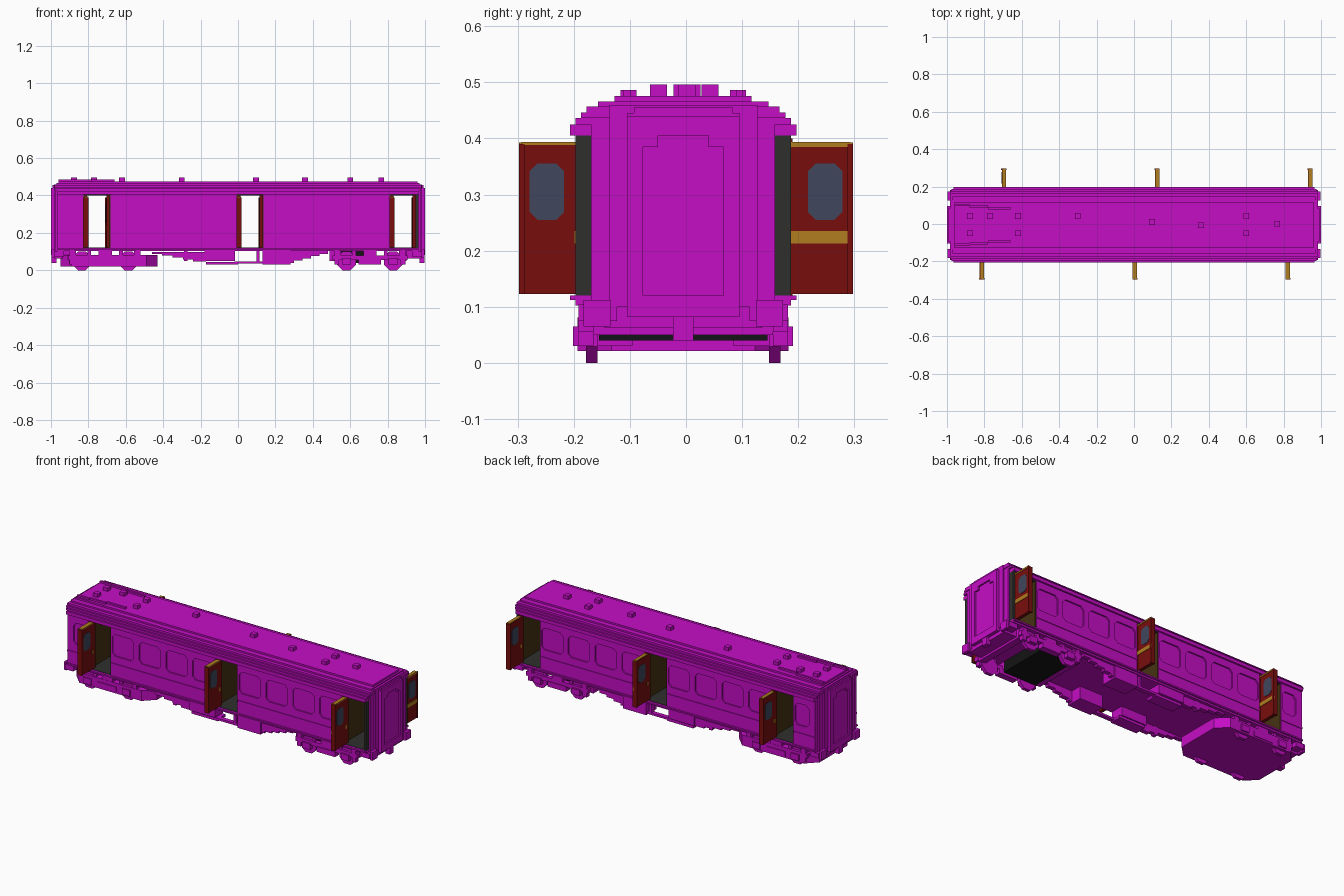
import bpy, bmesh, math
from mathutils import Matrix

if "Cube" in bpy.data.objects:
    bpy.data.objects.remove(bpy.data.objects["Cube"], do_unlink=True)


def material(name, rgb):
    m = bpy.data.materials.new(name)
    m.use_nodes = True
    m.diffuse_color = (*rgb, 1)
    m.node_tree.nodes["Principled BSDF"].inputs["Base Color"].default_value = (*rgb, 1)
    return m


magenta = material("magenta paint", (0.56, 0.004, 0.56))
red = material("dark red", (0.19, 0.004, 0.004))
gold = material("gold trim", (0.44, 0.21, 0.014))
brown = material("brown wood", (0.06, 0.032, 0.006))
grey = material("dark grey", (0.028, 0.03, 0.027))
glass = material("blue grey glass", (0.05, 0.062, 0.11))
black = material("black", (0.007, 0.007, 0.007))

CY = -0.005      # body centre line
WALL = 0.192     # half width of the body
FLOOR, HEAD = 0.12, 0.405
VESTIBULES = [-0.755, 0.064, 0.882]
HALF_V = 0.072


def add_box(bm, x0, x1, y0, y1, z0, z1):
    mat = Matrix.Translation(((x0 + x1) / 2, (y0 + y1) / 2, (z0 + z1) / 2))
    mat = mat @ Matrix.Diagonal((abs(x1 - x0), abs(y1 - y0), abs(z1 - z0), 1))
    return bmesh.ops.create_cube(bm, size=1, matrix=mat)["verts"]


def finish(name, bm, mat):
    mesh = bpy.data.meshes.new(name)
    bm.to_mesh(mesh)
    bm.free()
    mesh.materials.append(mat)
    ob = bpy.data.objects.new(name, mesh)
    bpy.context.scene.collection.objects.link(ob)
    return ob


def boxes(name, items, mat):
    bm = bmesh.new()
    for b in items:
        add_box(bm, *b)
    return finish(name, bm, mat)


def both_sides(items):
    """Repeat boxes given as x0, x1, inner, outer, z0, z1 on both sides."""
    return [(a, b, CY + s * i, CY + s * o, c, d) for a, b, i, o, c, d in items for s in (-1, 1)]


def both_ends(items):
    return [(s * a, s * b, c, d, e, f) for a, b, c, d, e, f in items for s in (-1, 1)]


# Window cutters: octagonal panes set into both side walls
def pane(bm, x, y, z, w, h, depth, axis, cut=0.018):
    loop = [(w / 2, h / 2 - cut), (w / 2 - cut, h / 2)]
    pts = loop + [(-u, v) for u, v in reversed(loop)]
    pts += [(-u, -v) for u, v in pts]
    place = (lambda u, v, d: (x + u, y + d, z + v)) if axis == "y" else (lambda u, v, d: (x + d, y + u, z + v))
    lo = [bm.verts.new(place(u, v, -depth / 2)) for u, v in pts]
    hi = [bm.verts.new(place(u, v, depth / 2)) for u, v in pts]
    bm.faces.new(lo)
    bm.faces.new(hi[::-1])
    n = len(pts)
    for i in range(n):
        bm.faces.new((lo[i], hi[i], hi[(i + 1) % n], lo[(i + 1) % n]))
    bmesh.ops.recalc_face_normals(bm, faces=bm.faces)


bm = bmesh.new()
windows = [(-0.88, 0.09)]
windows += [(start + 0.173 * i, 0.138) for start in (-0.605, 0.215) for i in range(4)]
for x, w in windows:
    for s in (-1, 1):
        pane(bm, x, CY + s * WALL, 0.302, w, 0.126, 0.016, "y")
cutter = finish("window_cutter", bm, magenta)
cutter.hide_render = True
cutter.hide_viewport = True

# Body compartments between the vestibules
edges = [-0.965]
for v in VESTIBULES:
    edges += [v - HALF_V, v + HALF_V]
for i in range(3):
    x0, x1 = edges[2 * i], edges[2 * i + 1]
    wall = boxes(f"body_section_{i + 1}", [(x0, x1, CY - WALL, CY + WALL, FLOOR, HEAD)], magenta)
    cut = wall.modifiers.new("windows", "BOOLEAN")
    cut.object = cutter
    cut.solver = "EXACT"
    boxes(f"waist_rail_{i + 1}", both_sides([(x0, x1, WALL - 0.01, WALL + 0.004, 0.186, 0.196)]), magenta)

# Vestibule linings: brown partitions, grey floor and ceiling
for i, v in enumerate(VESTIBULES):
    a, b = v - HALF_V, v + HALF_V
    y0, y1 = CY - WALL + 0.004, CY + WALL - 0.004
    boxes(f"vestibule_walls_{i + 1}", [(a, a + 0.006, y0, y1, FLOOR, HEAD), (b - 0.006, b, y0, y1, FLOOR, HEAD)], brown)
    boxes(f"vestibule_floor_{i + 1}", [(a, b, y0, y1, FLOOR - 0.005, FLOOR + 0.002)], grey)
    boxes(f"vestibule_ceiling_{i + 1}", [(a, b, y0, y1, HEAD - 0.004, HEAD + 0.002)], grey)

# Sole bar and stepped roof
boxes("floor_slab", [(-0.965, 0.965, CY - WALL, CY + WALL, 0.102, FLOOR)], magenta)
boxes("sole_bar", both_sides([(-0.965, 0.965, WALL - 0.01, 0.202, 0.112, FLOOR)]), magenta)
roof_steps = [(0.202, 0.425, 0.965), (0.192, 0.436, 0.975), (0.182, 0.446, 0.98),
              (0.172, 0.457, 0.98), (0.152, 0.466, 0.97), (0.122, 0.476, 0.96)]
layers, z = [], HEAD
for half, top, length in roof_steps:
    layers.append((-length, length, CY - half, CY + half, z, top))
    z = top
boxes("roof", layers, magenta)

# Roof vents and conduits
vents = [(-0.877, 1), (-0.877, -1), (-0.77, 1), (-0.62, 1), (-0.62, -1), (-0.3, 1),
         (0.096, 0.3), (0.358, -0.1), (0.6, 1), (0.6, -1), (0.765, 0.1)]
boxes("roof_vents", [(x - 0.015, x + 0.015, k * 0.046 - 0.018, k * 0.046 + 0.012, 0.47, 0.496) for x, k in vents], magenta)
boxes("roof_conduits", both_sides([(-0.96, -0.88, 0.1, 0.112, 0.47, 0.486), (-0.88, -0.78, 0.094, 0.106, 0.47, 0.486),
                                   (-0.78, -0.66, 0.083, 0.095, 0.47, 0.486)]), magenta)

# Stepped ends with a gangway frame
boxes("end_walls", both_ends([(0.95, 0.975, CY - 0.164, CY + 0.164, 0.1, 0.45),
                              (0.95, 0.983, CY - 0.132, CY + 0.132, 0.1, 0.46)]), magenta)
boxes("corner_posts", both_sides([(0.953, 0.965, 0.164, WALL, FLOOR, HEAD)]), grey)
gy = 0.1
boxes("gangway", both_ends([(0.97, 0.991, CY - gy, CY + gy, 0.082, 0.445),
                            (0.97, 0.991, CY - 0.088, CY + 0.088, 0.445, 0.455)]
                           + [(0.97, 1.0, CY + s * 0.072, CY + s * gy, 0.082, 0.44) for s in (-1, 1)]
                           + [(0.97, 1.0, CY + s * 0.045, CY + s * 0.072, 0.385, 0.44) for s in (-1, 1)]
                           + [(0.97, 1.0, CY - 0.045, CY + 0.045, 0.405, 0.44),
                              (0.97, 1.0, CY - 0.072, CY + 0.072, 0.082, FLOOR)]), magenta)
boxes("buffers", both_ends([(0.93, 0.985, CY + s * 0.118, CY + s * 0.187, 0.075, 0.104) for s in (-1, 1)]
                           + [(0.98, 0.997, CY + s * 0.13, CY + s * 0.178, 0.065, 0.112) for s in (-1, 1)]), magenta)
boxes("couplers", both_ends([(0.9, 0.98, CY - 0.14, CY + 0.14, 0.062, 0.104),
                             (0.97, 0.997, CY - 0.018, CY + 0.018, 0.04, 0.09)]), magenta)

# Open doors: front leaves hinge on the low-x side, back leaves on the high-x side
for i, v in enumerate(VESTIBULES):
    for side, label in ((-1, "front"), (1, "back")):
        x = v + side * (HALF_V - 0.013)
        name = f"{label}_door_{i + 1}"
        yi, yo = side * 0.187, side * 0.298
        boxes(name, [(x - 0.01, x + 0.01, yi, yo, FLOOR + 0.003, 0.39),
                     (x - 0.014, x + 0.014, yo - side * 0.01, yo, FLOOR + 0.003, 0.39)], red)
        bm = bmesh.new()
        pane(bm, x, side * 0.248, 0.305, 0.062, 0.1, 0.024, "x", 0.014)
        finish(name + "_window", bm, glass)
        outer = x + side * 0.0105
        boxes(name + "_trim", [(x - 0.008, x + 0.012, yi, yo - side * 0.005, 0.388, 0.394),
                               (outer - 0.002, outer + 0.002, yi, yo, 0.385, 0.393),
                               (outer - 0.002, outer + 0.002, yi, yo, 0.213, 0.235),
                               (x - 0.012, x + 0.012, yi, yi + side * 0.012, 0.213, 0.235)], gold)
        jx = v + side * (HALF_V - 0.011)
        boxes(name + "_jamb", [(jx - 0.01, jx + 0.01, side * 0.165, side * 0.19, FLOOR, 0.4)], red)

# Bogies: side frames, axle boxes, springs and wheels
for bx, label in ((-0.71, "right"), (0.705, "left")):
    axles = (bx - 0.125, bx + 0.125)
    parts = [(bx - 0.2, bx + 0.2, 0.16, 0.187, 0.055, 0.08), (bx - 0.06, bx + 0.06, 0.155, 0.192, 0.03, 0.06),
             (bx - 0.035, bx + 0.035, 0.15, 0.187, 0.06, 0.104), (bx - 0.19, bx - 0.165, 0.16, 0.187, 0.03, 0.104),
             (bx + 0.165, bx + 0.19, 0.16, 0.187, 0.03, 0.104)]
    for a in axles:
        parts += [(a - 0.025, a + 0.025, 0.16, 0.196, 0.03, 0.065), (a - 0.05, a - 0.03, 0.16, 0.182, 0.07, 0.104),
                  (a + 0.03, a + 0.05, 0.16, 0.182, 0.07, 0.104)]
    boxes(label + "_bogie_frame", both_sides(parts), magenta)
    bm = bmesh.new()
    for a in axles:
        for s in (-1, 1):
            turn = Matrix.Translation((a, CY + s * 0.163, 0.05)) @ Matrix.Rotation(math.pi / 2, 4, "X")
            turn = turn @ Matrix.Rotation(math.pi / 8, 4, "Z")
            bmesh.ops.create_cone(bm, cap_ends=True, segments=8, radius1=0.054, radius2=0.054, depth=0.02, matrix=turn)
    finish(label + "_wheels", bm, magenta)

# Solid underside of one bogie, with chamfered corners, and the open centre of the other
bm = bmesh.new()
pane(bm, 0, 0, 0, 0.52, 0.376, 0.06, "y", 0.06)
bmesh.ops.transform(bm, verts=bm.verts, matrix=Matrix.Translation((-0.69, CY, 0.051)) @ Matrix.Rotation(math.pi / 2, 4, "X"))
finish("bogie_underplate", bm, magenta)
boxes("bogie_bolster", [(0.53, 0.74, CY - 0.15, CY + 0.15, 0.04, 0.103)], black)
boxes("bogie_cross_beams", [(x - 0.02, x + 0.02, CY - 0.16, CY + 0.16, 0.05, 0.104) for x in (0.51, 0.88)], magenta)

# Underframe equipment with stepped trusses
steps = [(-0.46 + 0.055 * i, -0.17, 0.155, 0.18, 0.088 - 0.01 * i, 0.098 - 0.01 * i) for i in range(5)]
steps += [(0.27, 0.48 - 0.045 * i, 0.155, 0.18, 0.088 - 0.012 * i, 0.104 - 0.012 * i) for i in range(5)]
steps += [(-0.17, 0.0, 0.11, 0.18, 0.03, 0.045), (-0.18, -0.015, 0.11, 0.187, 0.05, 0.104),
          (-0.02, 0.14, 0.155, 0.18, 0.036, 0.048), (0.13, 0.28, 0.09, 0.187, 0.03, 0.104),
          (-0.29, -0.27, 0.155, 0.18, 0.05, 0.104), (0.1, 0.115, 0.155, 0.18, 0.04, 0.104)]
boxes("underframe_equipment", both_sides(steps), magenta)
